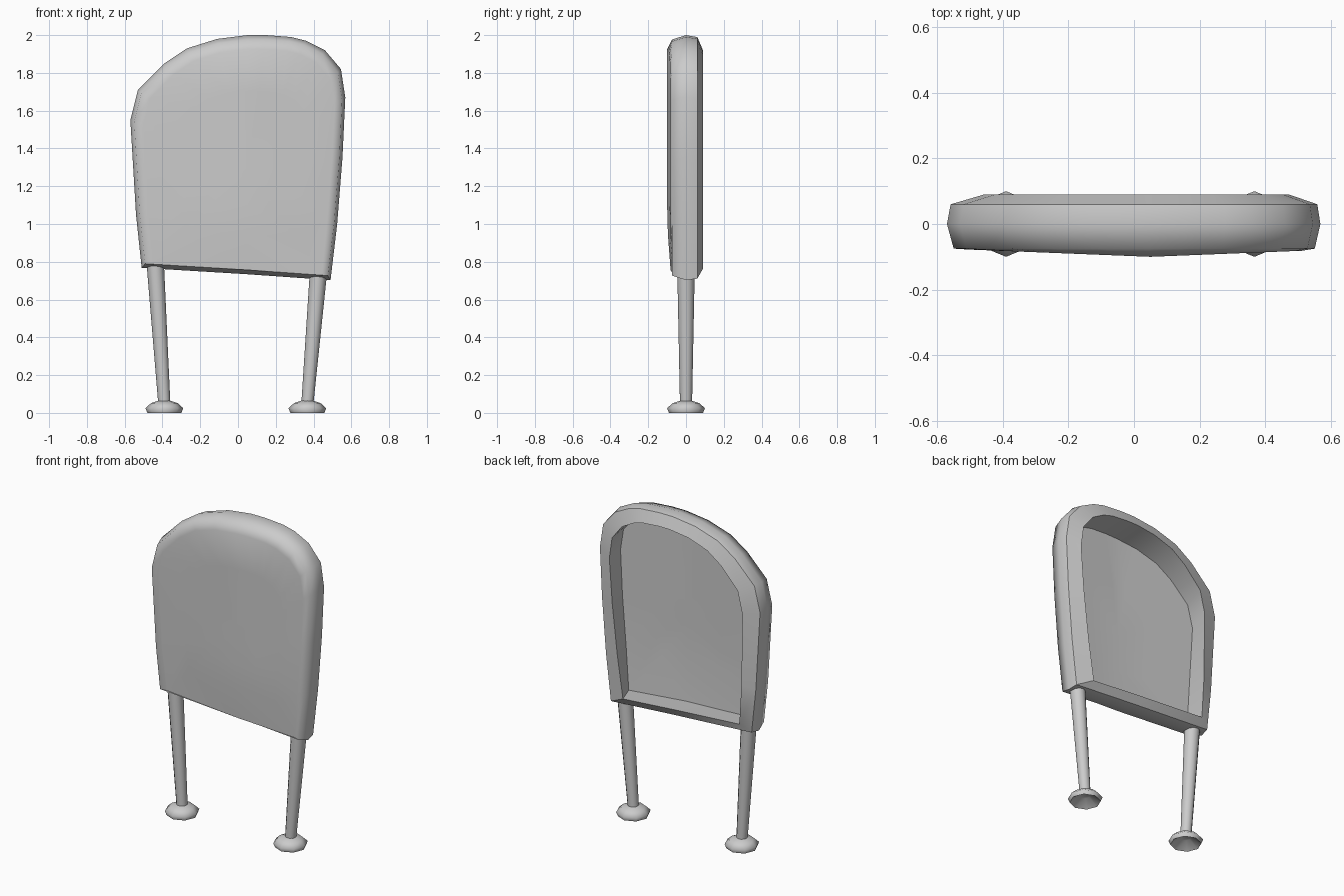
import bpy, bmesh, math

if "Cube" in bpy.data.objects:
    bpy.data.objects.remove(bpy.data.objects["Cube"])


def finish(name, bm, angle=35):
    bmesh.ops.recalc_face_normals(bm, faces=bm.faces)
    me = bpy.data.meshes.new(name)
    bm.to_mesh(me)
    bm.free()
    ob = bpy.data.objects.new(name, me)
    bpy.context.collection.objects.link(ob)
    bpy.ops.object.select_all(action='DESELECT')
    ob.select_set(True)
    bpy.context.view_layer.objects.active = ob
    bpy.ops.object.shade_smooth_by_angle(angle=math.radians(angle))
    return ob


def bridge(bm, a, b):
    n = len(a)
    for i in range(n):
        j = (i + 1) % n
        bm.faces.new((a[i], a[j], b[j], b[i]))


# Panel outline in x, z at its widest section
OUTLINE = [(-.51, .768), (-.54, 1.05), (-.57, 1.55), (-.53, 1.71), (-.39, 1.85),
           (-.27, 1.93), (-.11, 1.98), (.05, 2.0), (.15, 2.0), (.28, 1.99),
           (.36, 1.97), (.46, 1.92), (.545, 1.82), (.568, 1.67), (.553, 1.35),
           (.525, 1.0), (.49, .703), (.05, .734)]


def front_y(x, z):
    # gentle crease down the middle, easing back near the bottom edge
    return -.1 + .04 * abs(x - .05) + max(0, 1.0 - z) * .075


def ring(bm, sx, sz, y=None, offset=0, shear=0, drop=0):
    out = []
    for x, z in OUTLINE:
        px, pz = .05 + (x - .05) * sx, 1.26 + (z - 1.26) * sz - drop
        px -= shear * max(0, 1.55 - pz) / .75
        out.append(bm.verts.new((px, front_y(px, pz) + offset if y is None else y, pz)))
    return out


# Panel: thin curved recess floor, recess wall, back chamfer, side, bulged front
bm = bmesh.new()
rings = [ring(bm, .4, .45, offset=.012), ring(bm, .88, .892, offset=.012, drop=.015),
         ring(bm, .815, .891, .09, shear=.03),
         ring(bm, .982, .986, .06), ring(bm, 1, 1, 0), ring(bm, .967, .968, -.075),
         ring(bm, .89, .90), ring(bm, .6, .6), ring(bm, .3, .3)]
# straight lower front edge
for i in (0, 16, 17):
    v = rings[6][i]
    v.co.z -= .03
    v.co.y = front_y(v.co.x, v.co.z)
    rings[5][i].co.z += .006
for a, b in zip(rings, rings[1:]):
    bridge(bm, a, b)
for loop, y in ((rings[0], -.088), (rings[-1], -.1)):
    centre = bm.verts.new((.05, y, 1.26))
    for i in range(len(loop)):
        bm.faces.new((loop[i], loop[(i + 1) % len(loop)], centre))
bm.verts.index_update()
rim = {v.index for v in rings[5]}
panel = finish("panel", bm)
# the front rim is shaded softly, apart from the bottom edge
for e in panel.data.edges:
    a, b = e.vertices
    if a in rim and b in rim and max(panel.data.vertices[k].co.z for k in (a, b)) > .85:
        e.use_edge_sharp = False


def circle(bm, c, r, n):
    return [bm.verts.new((c[0] + r * math.cos(2 * math.pi * i / n),
                          c[1] + r * math.sin(2 * math.pi * i / n), c[2])) for i in range(n)]


# Tapered legs leaning outwards, on hollow eight-sided feet
for side, fx, tx, tz in (("left", -.39, -.438, .79), ("right", .367, .426, .745)):
    bm = bmesh.new()
    low = circle(bm, (fx, 0, .045), .032, 12)
    top = circle(bm, (tx, 0, tz), .046, 12)
    bridge(bm, low, top)
    bm.faces.new(low)
    bm.faces.new(top)
    finish(side + "_leg", bm)

    bm = bmesh.new()
    prof = [(.03, .04), (.09, 0), (.1, .025), (.07, .052), (.03, .065)]
    loops = [circle(bm, (fx, 0, z), r, 8) for r, z in prof]
    for a, b in zip(loops, loops[1:]):
        bridge(bm, a, b)
    bm.faces.new(loops[0])
    bm.faces.new(loops[-1])
    finish(side + "_foot", bm, 75)
